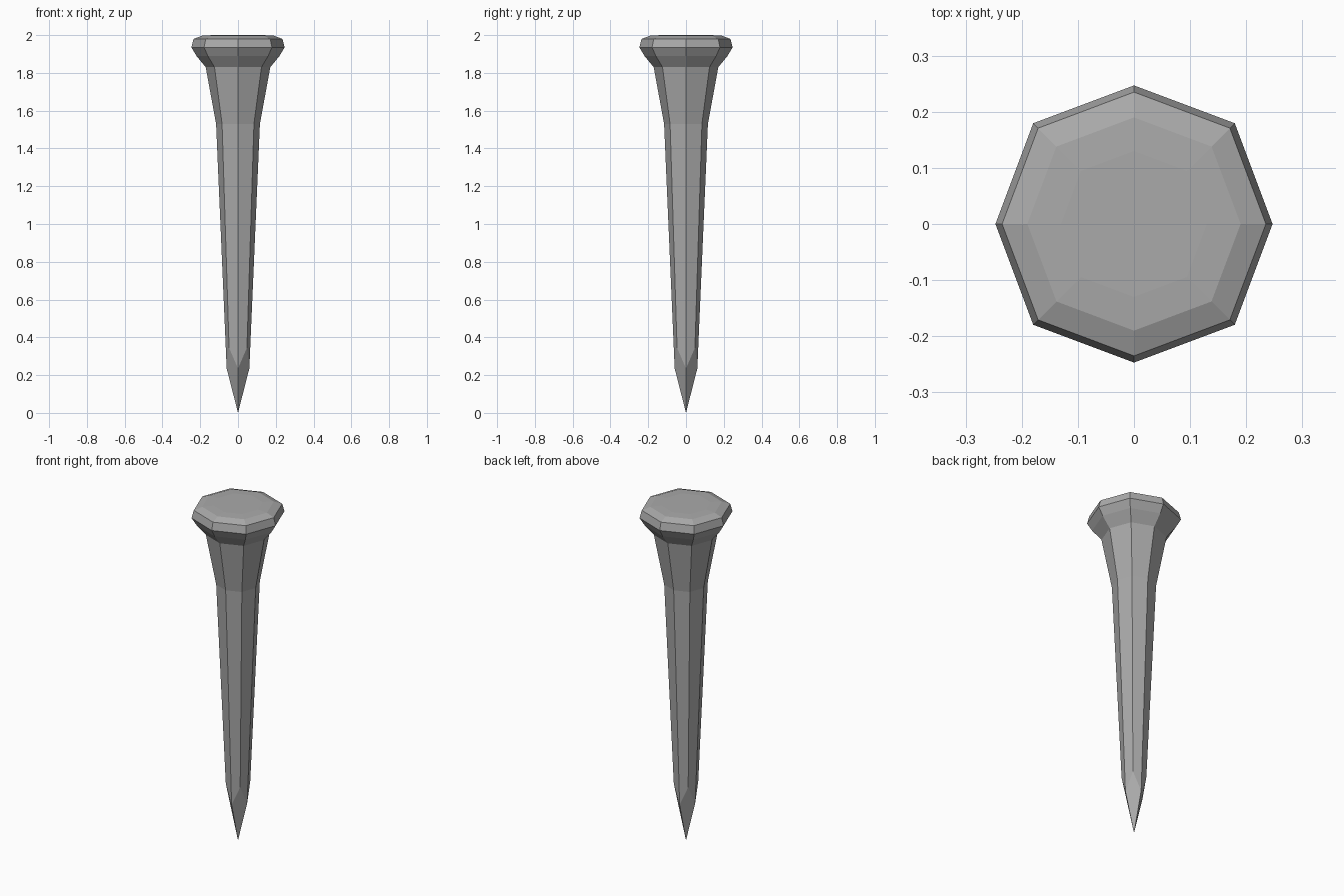
import bpy, bmesh

if "Cube" in bpy.data.objects:
    bpy.data.objects.remove(bpy.data.objects["Cube"])

# Profile of the eight-sided spike: (radius on the axes, height), top to bottom
PROFILE = [(0.13, 2.0), (0.19, 1.997), (0.235, 1.98), (0.247, 1.935),
           (0.22, 1.89), (0.171, 1.83), (0.116, 1.53)]
DIAGONAL = 0.727  # diagonal corner x and y as a share of the axis radius


def ring(bm, r, z, diag_r=None, diag_z=None):
    """Eight corners; the diagonal ones may sit at another height."""
    d = DIAGONAL * (diag_r or r)
    dz = diag_z or z
    pts = [(r, 0, z), (d, d, dz), (0, r, z), (-d, d, dz),
           (-r, 0, z), (-d, -d, dz), (0, -r, z), (d, -d, dz)]
    return [bm.verts.new(p) for p in pts]


bm = bmesh.new()

# Head, neck and tapering shank; last ring zigzags where the point is cut
rings = [ring(bm, r, z) for r, z in PROFILE]
rings.append(ring(bm, 0.06, 0.235, 0.065, 0.345))
bm.faces.new(rings[0])
for a, b in zip(rings, rings[1:]):
    for i in range(8):
        j = (i + 1) % 8
        bm.faces.new((a[i], b[i], b[j], a[j]))

# Four-sided point
tip = bm.verts.new((0, 0, 0))
last = rings[-1]
for i in range(0, 8, 2):
    bm.faces.new((tip, last[(i + 2) % 8], last[i + 1], last[i]))

bmesh.ops.recalc_face_normals(bm, faces=bm.faces)
mesh = bpy.data.meshes.new("nail")
bm.to_mesh(mesh)
bm.free()

# Dark iron
iron = bpy.data.materials.new("dark_iron")
iron.diffuse_color = (0.4, 0.4, 0.4, 1)
iron.use_nodes = True
iron.node_tree.nodes["Principled BSDF"].inputs["Base Color"].default_value = iron.diffuse_color
mesh.materials.append(iron)
bpy.context.collection.objects.link(bpy.data.objects.new("nail", mesh))
